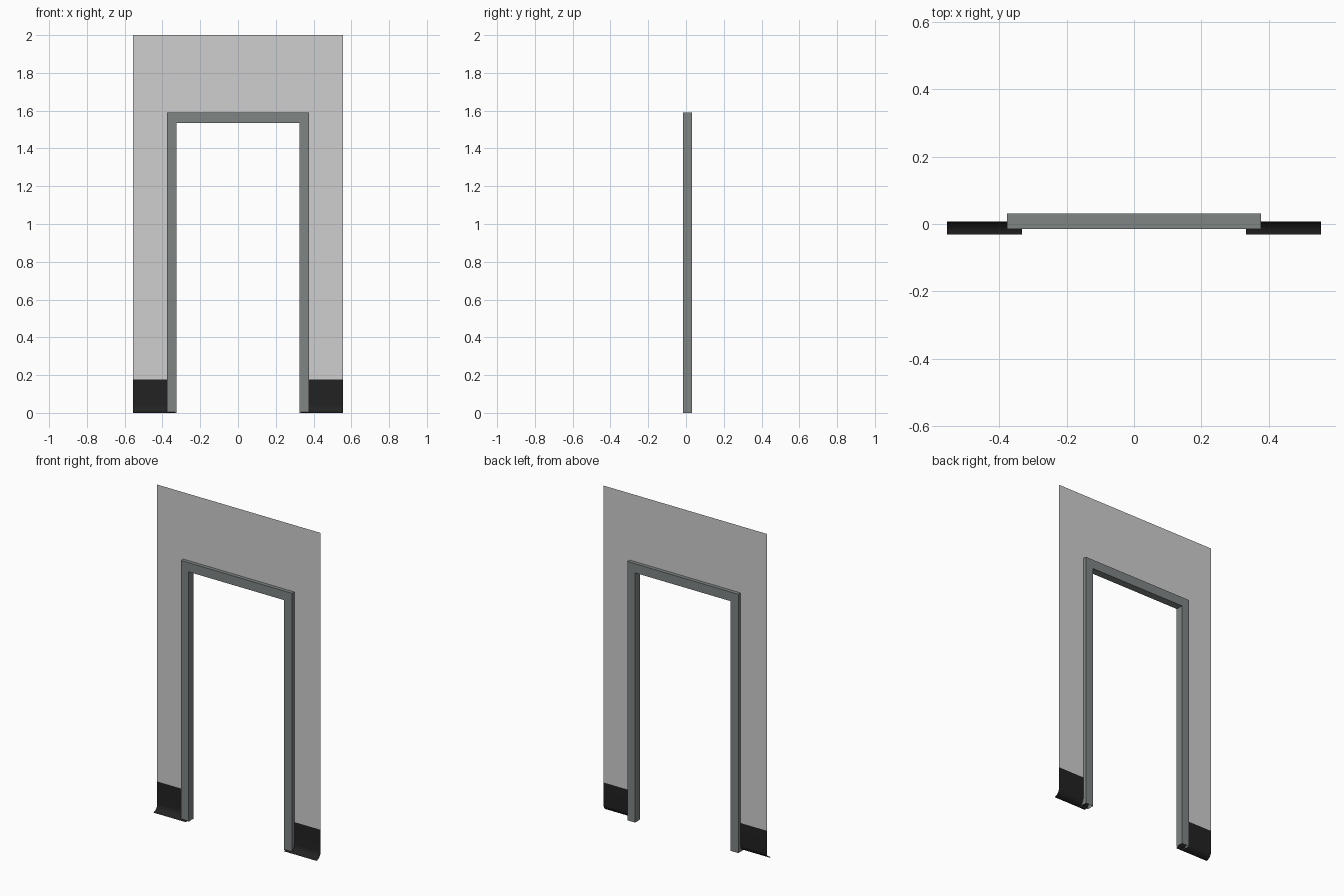
import bpy, bmesh, math

if "Cube" in bpy.data.objects:
    bpy.data.objects.remove(bpy.data.objects["Cube"])

WALL_Y = 0.008            # wall plane, in the middle of the frame depth
HALF_W, TOP = 0.555, 2.0
OPEN_X, OPEN_Z = 0.333, 1.545
BASE_Z = 0.176


def material(name, rgb):
    m = bpy.data.materials.new(name)
    m.diffuse_color = (*rgb, 1)
    m.use_nodes = True
    m.node_tree.nodes["Principled BSDF"].inputs["Base Color"].default_value = m.diffuse_color
    return m


def make(name, verts, faces, mat):
    me = bpy.data.meshes.new(name)
    me.from_pydata(verts, [], faces)
    me.materials.append(mat)
    ob = bpy.data.objects.new(name, me)
    bpy.context.collection.objects.link(ob)
    return ob


wall_mat = material("light_grey_paint", (0.62, 0.62, 0.62))
frame_mat = material("grey_metal", (0.215, 0.232, 0.230))
base_mat = material("black_rubber", (0.016, 0.016, 0.016))

# Wall: one thin sheet with a doorway, stopping at the baseboard top
outline = [(-HALF_W, BASE_Z), (-HALF_W, TOP), (HALF_W, TOP), (HALF_W, BASE_Z),
           (OPEN_X, BASE_Z), (OPEN_X, OPEN_Z), (-OPEN_X, OPEN_Z), (-OPEN_X, BASE_Z)]
wv = [(x, WALL_Y, z) for x, z in outline]
make("wall", wv, [(7, 6, 1, 0), (6, 5, 2, 1), (5, 4, 3, 2)][::-1], wall_mat)

# Door frame: box section swept up, across and down, open at the floor
path = [(-1, 0, 0), (-1, 1, 1), (1, 1, 1), (1, 0, 0)]
section = [(0.3245, 1.534, -0.015), (0.377, 1.590, -0.015),
           (0.377, 1.590, 0.031), (0.3245, 1.534, 0.031)]
fv = [(s * hx, y, hz * up) for s, up, _ in path for hx, hz, y in section]
ff = [(i * 4 + j, i * 4 + (j + 1) % 4, i * 4 + 4 + (j + 1) % 4, i * 4 + 4 + j)
      for i in range(3) for j in range(4)]
frame = make("door_frame", fv, ff, frame_mat)
bm = bmesh.new()
bm.from_mesh(frame.data)
bmesh.ops.recalc_face_normals(bm, faces=bm.faces)
bm.to_mesh(frame.data)
bm.free()

# Baseboards: thin sheet with a coved toe sweeping out to the front
R, STEPS = 0.039, 10
profile = [(WALL_Y, BASE_Z)]
for k in range(STEPS + 1):
    a = math.pi / 2 * k / STEPS
    profile.append((WALL_Y - R + R * math.cos(a), R - R * math.sin(a)))
for side, x0, x1 in (("left", -HALF_W, -OPEN_X), ("right", OPEN_X, HALF_W)):
    v = [(x, y, z) for y, z in profile for x in (x0, x1)]
    f = [(2 * i, 2 * i + 2, 2 * i + 3, 2 * i + 1) for i in range(len(profile) - 1)]
    ob = make(side + "_baseboard", v, f, base_mat)
    for p in ob.data.polygons:
        p.use_smooth = True
